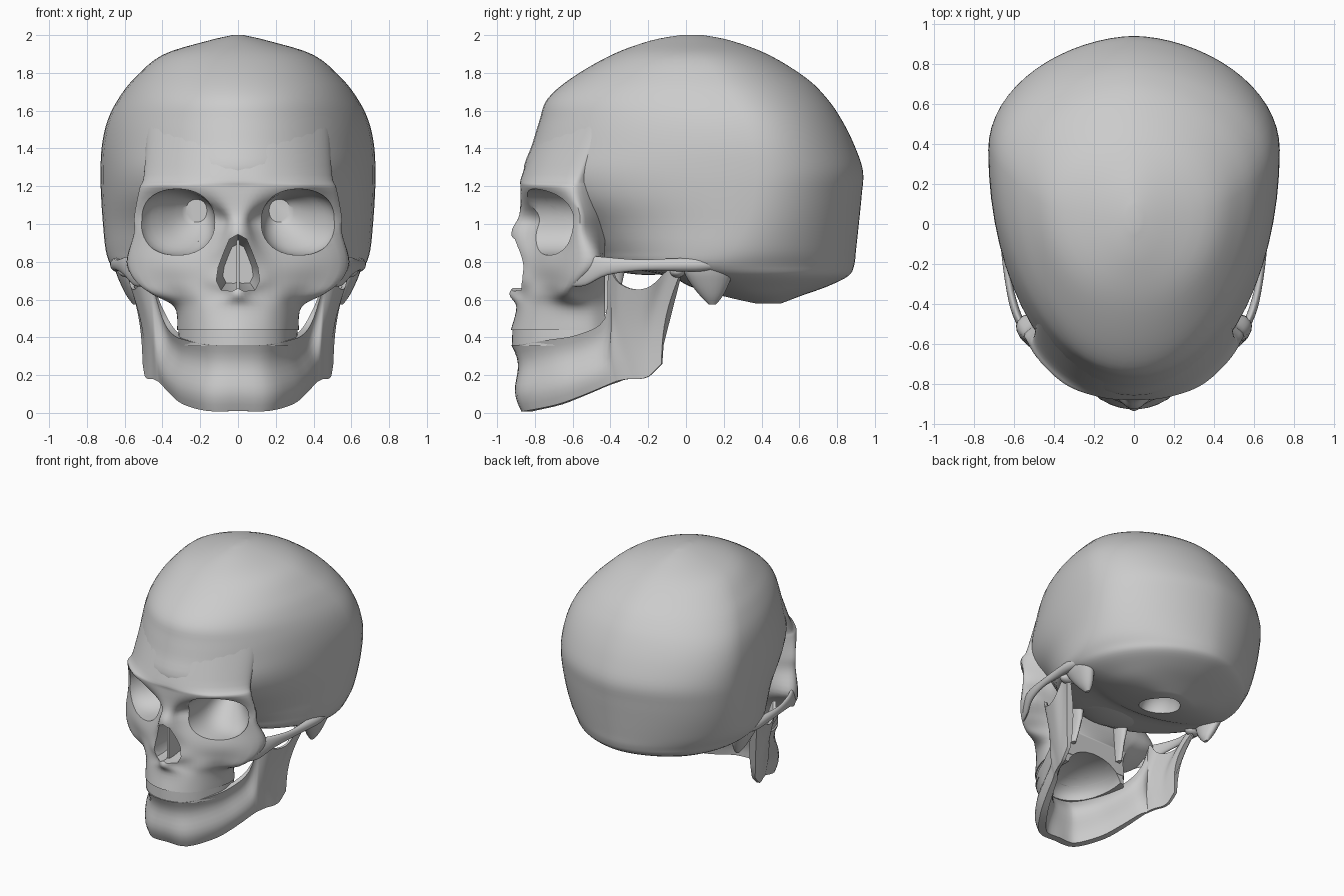
import bpy, bmesh, math

if "Cube" in bpy.data.objects:
    bpy.data.objects.remove(bpy.data.objects["Cube"])


def smooth_rows(rows, n):
    """Catmull-Rom through rows of numbers, n steps per span."""
    r = [rows[0]] + list(rows) + [rows[-1]]
    out = []
    for i in range(len(rows) - 1):
        for k in range(n):
            t = k / n
            out.append([.5 * (2*q + (s-p)*t + (2*p-5*q+4*s-u)*t*t + (3*q-p-3*s+u)*t**3)
                        for p, q, s, u in zip(*r[i:i+4])])
    return out + [list(rows[-1])]


def loft(name, rings):
    """Closed solid skinned through equal-length closed rings."""
    bm = bmesh.new()
    vs = [[bm.verts.new(p) for p in ring] for ring in rings]
    n = len(vs[0])
    for a, b in zip(vs, vs[1:]):
        for i in range(n):
            j = (i + 1) % n
            bm.faces.new((a[i], a[j], b[j], b[i]))
    bm.faces.new(vs[0])
    bm.faces.new(vs[-1])
    bmesh.ops.recalc_face_normals(bm, faces=bm.faces)
    me = bpy.data.meshes.new(name)
    bm.to_mesh(me)
    bm.free()
    ob = bpy.data.objects.new(name, me)
    bpy.context.collection.objects.link(ob)
    return ob


def activate(ob):
    bpy.ops.object.select_all(action='DESELECT')
    ob.select_set(True)
    bpy.context.view_layer.objects.active = ob


def finish(ob, angle=42):
    activate(ob)
    bpy.ops.object.shade_smooth_by_angle(angle=math.radians(angle))
    return ob


def cut(ob, cutters):
    activate(ob)
    for c in cutters:
        m = ob.modifiers.new("cut", 'BOOLEAN')
        m.operation, m.solver, m.object = 'DIFFERENCE', 'EXACT', c
        bpy.ops.object.modifier_apply(modifier=m.name)


def ball(name, loc, scale):
    bpy.ops.mesh.primitive_uv_sphere_add(segments=32, ring_count=16, radius=1, location=loc)
    ob = bpy.context.object
    ob.name, ob.scale = name, scale
    return ob


def power(v, e):
    return math.copysign(abs(v) ** e, v)


def tube_y(name, rows, s=1, n=24, e=1.0, steps=4):
    """(Super)ellipses facing y; rows are (y, x, z, radius x, radius z)."""
    ang = [2 * math.pi * i / n for i in range(n)]
    return loft(name, [[(s*(x + a*power(math.cos(t), e)), y, z + b*power(math.sin(t), e)) for t in ang]
                       for y, x, z, a, b in smooth_rows(rows, steps)])


def tube_z(name, rows, s=1, n=20, steps=4):
    """Ellipses facing z; rows are (z, x, y, radius x, radius y)."""
    ang = [2 * math.pi * i / n for i in range(n)]
    return loft(name, [[(s*(x + a*math.cos(t)), y + b*math.sin(t), z) for t in ang]
                       for z, x, y, a, b in smooth_rows(rows, steps)])


# Braincase: horizontal sections (z, front y, widest y, back y, half width)
case_rows = [
    (2.0, -.03, .03, .09, .03), (1.97, -.19, .04, .24, .16), (1.895, -.395, .08, .44, .40),
    (1.77, -.61, .17, .64, .55), (1.66, -.735, .25, .75, .635), (1.55, -.775, .31, .825, .69),
    (1.42, -.815, .35, .89, .72), (1.28, -.86, .37, .937, .728), (1.15, -.80, .36, .93, .725),
    (1.0, -.62, .32, .915, .715), (.86, -.50, .25, .90, .70), (.78, -.42, .20, .89, .672),
    (.725, -.10, .25, .86, .62), (.67, .02, .32, .75, .50), (.62, .18, .38, .61, .36),
    (.578, .34, .43, .50, .13)]
rings = []
for z, yf, yw, yb, w in smooth_rows(case_rows, 4):
    ring = []
    for i in range(64):
        a = 2 * math.pi * i / 64
        c = math.cos(a)
        back = c > 0
        ring.append((w * power(math.sin(a), 1.13 if back else 1),
                     yw + c * ((yb - yw) if back else (yw - yf)), z))
    rings.append(ring)
braincase = loft("braincase", rings)

# Face: half sections (z, midline y, then x,y pairs to the side, last x is at the back)
BACK = -.43
face_rows = [
    (1.55, -.755, .15, -.735, .30, -.655, .42, -.545, .48, -.46, .46, -.43, .36),
    (1.26, -.868, .15, -.852, .30, -.785, .42, -.685, .492, -.585, .48, -.53, .36),
    (1.19, -.875, .14, -.87, .31, -.815, .44, -.715, .515, -.62, .50, -.55, .36),
    (1.05, -.882, .05, -.865, .12, -.785, .33, -.685, .535, -.58, .51, -.52, .36),
    (.95, -.925, .05, -.90, .12, -.80, .32, -.695, .535, -.585, .52, -.51, .36),
    (.80, -.905, .10, -.86, .20, -.80, .38, -.705, .57, -.565, .56, -.46, .36),
    (.70, -.895, .12, -.865, .22, -.80, .36, -.71, .535, -.60, .50, -.53, .30),
    (.63, -.935, .08, -.875, .22, -.81, .33, -.71, .455, -.635, .41, -.56, .28),
    (.56, -.898, .13, -.87, .22, -.81, .29, -.71, .335, -.60, .32, -.51, .26),
    (.44, -.927, .13, -.895, .22, -.825, .28, -.72, .318, -.60, .315, -.50, .27)]
rings = []
for r in smooth_rows(face_rows, 5):
    half = [(0, r[1])] + [(r[i], r[i+1]) for i in range(2, 12, 2)] + [(r[12], BACK)]
    full = [(-x, y) for x, y in half[:0:-1]] + half
    rings.append([(x, y, r[0]) for x, y in smooth_rows(full, 4)])
face = loft("upper_face", rings)

# Upper gum band below the face
rim = rings[-1]
band = loft("upper_gum_band", [[(x*f, -.6 + (y + .6)*f, z + .06*max(0, y + .75)) for x, y, _ in rim]
                               for z, f in ((.47, .97), (.40, .98), (.355, .985))])

# Cutters: eye sockets, nose opening, palate, spinal opening
cutters = []
for s in (1, -1):
    cutters.append(tube_y("socket_cutter", [
        (-1.0, .325, 1.01, .203, .175), (-.78, .325, 1.01, .202, .175), (-.60, .318, 1.01, .195, .165),
        (-.48, .265, 1.035, .13, .12), (-.38, .22, 1.07, .055, .06)], s, 40, .9))
pear = [(0, .945), (.045, .92), (.075, .85), (.105, .77), (.115, .70), (.09, .65), (.03, .645), (0, .66)]
pear = pear + [(-x, z) for x, z in pear[-2:0:-1]]
nose = loft("nose_cutter", [[(x*f, y, .78 + (z - .78)*f) for x, z in pear]
                            for y, f in ((-1.0, 1), (-.8, 1), (-.55, .7))])
palate = ball("palate_cutter", (0, -.50, .35), (.245, .36, .17))
foramen = ball("foramen_cutter", (0, .28, .60), (.13, .17, .16))
cut(braincase, cutters + [foramen])
cut(face, cutters + [nose, palate])
cut(band, [palate])
for c in cutters + [nose, palate, foramen]:
    bpy.data.objects.remove(c)
for ob in (braincase, face, band):
    finish(ob)

# Thin wall inside the nose
bpy.ops.mesh.primitive_cube_add(size=1, location=(0, -.725, .78))
septum = bpy.context.object
septum.name, septum.scale = "nasal_septum", (.016, .27, .27)

# Skull base in front of the spinal opening
finish(ball("skull_base", (0, -.20, .83), (.33, .27, .10)))

# Paired parts: cheek arch, mastoid, pterygoid plate, jaw condyle
for s, side in ((1, "right"), (-1, "left")):
    finish(tube_y("cheek_arch_" + side, [
        (-.60, .515, .755, .02, .085), (-.53, .548, .755, .024, .08), (-.42, .596, .776, .022, .048),
        (-.25, .632, .782, .018, .030), (-.06, .640, .784, .03, .034), (.08, .64, .785, .035, .036),
        (.22, .62, .79, .02, .02)], s))
    finish(tube_z("mastoid_" + side, [
        (.86, .60, .13, .06, .16), (.76, .595, .12, .055, .135), (.69, .575, .125, .05, .105),
        (.62, .555, .135, .035, .06), (.575, .545, .14, .012, .02)], s))
    finish(tube_z("pterygoid_plate_" + side, [
        (.85, .21, -.39, .05, .08), (.70, .20, -.40, .025, .065), (.53, .21, -.43, .018, .04)], s))
    finish(ball("jaw_condyle_" + side, (s * .575, -.045, .748), (.06, .04, .032)))

# Lower jaw: stations of (bottom xyz, top xyz, thickness, ramus weight)
jaw_rows = [
    (0, -.87, .01, 0, -.925, .36, .11, 0), (.16, -.85, .01, .15, -.885, .36, .11, 0),
    (.29, -.68, .045, .275, -.74, .385, .10, 0), (.36, -.53, .10, .345, -.57, .415, .085, 0),
    (.41, -.40, .155, .40, -.43, .50, .065, .2), (.43, -.36, .17, .48, -.41, .745, .045, .6),
    (.455, -.30, .18, .52, -.36, .69, .04, 1), (.475, -.25, .18, .545, -.28, .655, .04, 1),
    (.485, -.22, .185, .57, -.19, .67, .04, 1), (.495, -.19, .20, .585, -.09, .76, .045, 1),
    (.505, -.13, .26, .60, -.02, .765, .05, 1)]
mirrored = [(-r[0], r[1], r[2], -r[3]) + r[4:] for r in jaw_rows[:0:-1]]
stations = smooth_rows(mirrored + jaw_rows, 4)
rings = []
for i, r in enumerate(stations):
    a, b = stations[max(i - 1, 0)], stations[min(i + 1, len(stations) - 1)]
    dx, dy = b[0] + b[3] - a[0] - a[3], b[1] + b[4] - a[1] - a[4]
    d = math.hypot(dx, dy)
    nx, ny = -dy / d, dx / d            # towards the inside of the jaw
    k = r[7]
    outer, inner = [], []
    for j in range(11):
        t = j / 10
        arch = math.sin(math.pi * t)
        out = (1 - k) * .02 * math.sin(2 * math.pi * t) - k * .025 * arch
        x = r[0] + (r[3] - r[0]) * t - nx * out
        y = r[1] + (r[4] - r[1]) * t - ny * out - .035 * k * arch
        z = r[2] + (r[5] - r[2]) * t
        th = r[6] * (.5 + .5 * arch)
        outer.append((x, y, z))
        inner.append((x + nx * th, y + ny * th, z))
    rings.append(outer + inner[::-1])
finish(loft("lower_jaw", rings))
